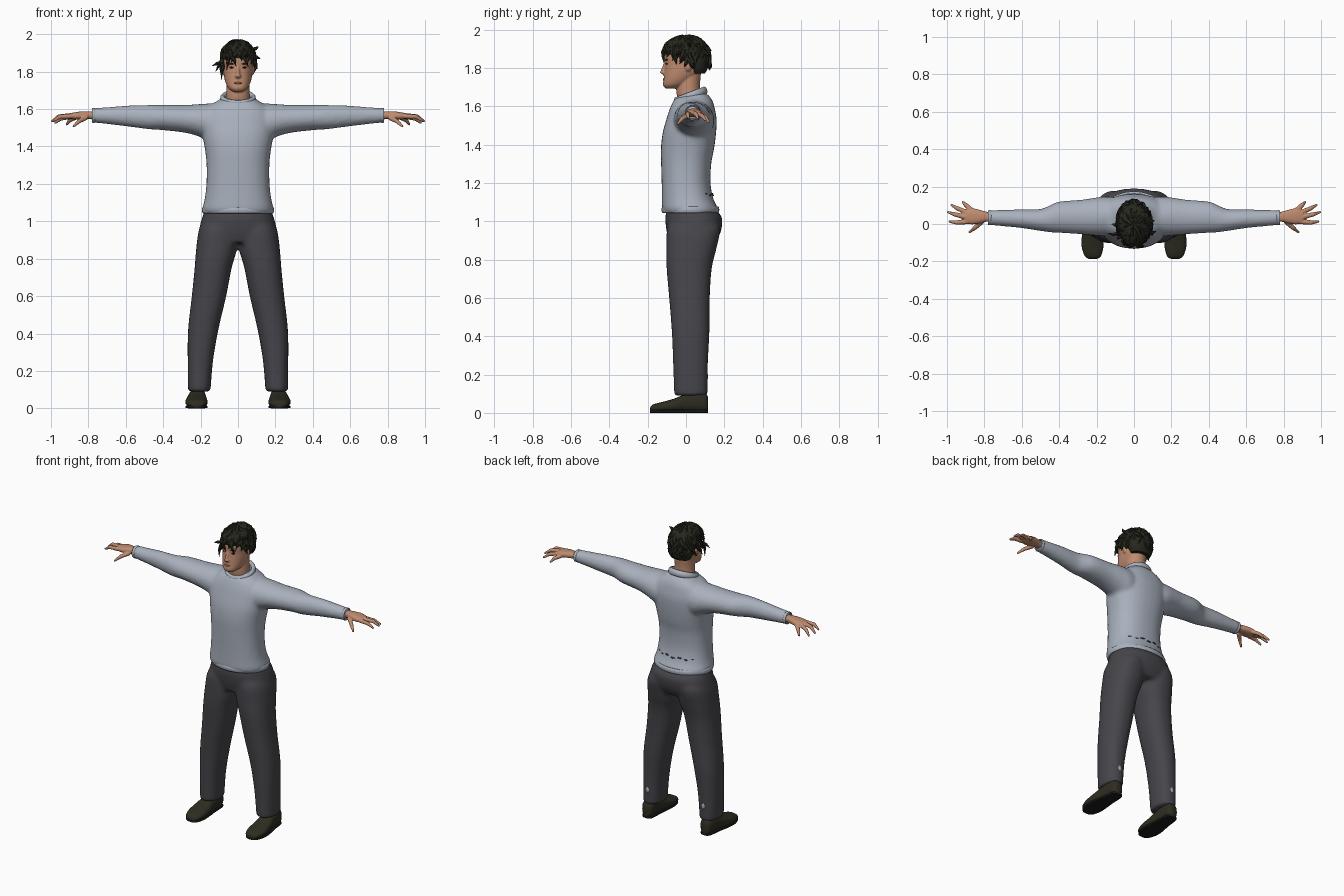
import bpy, bmesh, math, random
from mathutils import Vector, Matrix

random.seed(4)
if "Cube" in bpy.data.objects:
    bpy.data.objects.remove(bpy.data.objects["Cube"], do_unlink=True)


def material(name, *rgb):
    m = bpy.data.materials.new(name)
    m.use_nodes = True
    m.diffuse_color = (*rgb, 1)
    m.node_tree.nodes["Principled BSDF"].inputs["Base Color"].default_value = (*rgb, 1)
    return m


WOOL = material("pale_blue_grey_wool", .40, .44, .51)
CLOTH = material("charcoal_cloth", .062, .060, .070)
SKIN = material("warm_skin", .52, .26, .16)
LIP = material("lip", .36, .15, .11)
HAIR = material("dark_hair", .020, .020, .013)
LEATHER = material("brown_leather", .028, .026, .015)
SOLE = material("black_sole", .010, .010, .010)


def join_ring(bm, loops):
    """Skin successive vertex loops and cap both ends."""
    n = len(loops[0])
    for a, b in zip(loops, loops[1:]):
        for i in range(n):
            bm.faces.new((a[i], a[(i + 1) % n], b[(i + 1) % n], b[i]))
    bm.faces.new(loops[0])
    bm.faces.new(loops[-1])


def loft(bm, rings, axis="z", side=1, power=2, n=32, steps=4):
    """Rings are (position, low a, high a, low b, high b), smoothly interpolated."""
    dense = []
    for i in range(len(rings) - 1):
        p = [Vector(rings[max(0, min(len(rings) - 1, i + k))]) for k in (-1, 0, 1, 2)]
        for s in range(steps):
            t = s / steps
            m0, m1 = (p[2] - p[0]) / 2, (p[3] - p[1]) / 2
            d = p[1] - p[2]
            dense.append(p[1] + m0 * t - (d * 3 + m0 * 2 + m1) * t ** 2
                         + (d * 2 + m0 + m1) * t ** 3)
    dense.append(Vector(rings[-1]))
    loops = []
    for pos, a0, a1, b0, b1 in dense:
        loop = []
        for i in range(n):
            c, s = math.cos(math.tau * i / n), math.sin(math.tau * i / n)
            a = (a0 + a1) / 2 + (a1 - a0) / 2 * math.copysign(abs(c) ** (2 / power), c)
            b = (b0 + b1) / 2 + (b1 - b0) / 2 * math.copysign(abs(s) ** (2 / power), s)
            x, y, z = {"z": (a, b, pos), "x": (pos, a, b), "y": (a, pos, b)}[axis]
            loop.append(bm.verts.new((x * side, y, z)))
        loops.append(loop)
    join_ring(bm, loops)


def symmetric(rows):
    """Expand (height, half width, front, back) to full rings."""
    return [(z, -w, w, y0, y1) for z, w, y0, y1 in rows]


def tube(bm, points, radii, side=1, n=8):
    points = [Vector((x * side, y, z)) for x, y, z in points]
    loops = []
    for i, (p, r) in enumerate(zip(points, radii)):
        d = points[min(i + 1, len(points) - 1)] - points[max(i - 1, 0)]
        q = d.to_track_quat("Z", "Y")
        loops.append([bm.verts.new(p + q @ Vector((r * math.cos(math.tau * k / n),
                      r * math.sin(math.tau * k / n), 0))) for k in range(n)])
    join_ring(bm, loops)


def blob(bm, centre, size, turn=0):
    m = Matrix.Translation(centre) @ Matrix.Rotation(turn, 4, "Z") @ Matrix.Diagonal((*size, 1))
    bmesh.ops.create_uvsphere(bm, u_segments=16, v_segments=10, radius=1, matrix=m)


def part(name, bm, mat, voxel=0, smooth=0, angle=50):
    bmesh.ops.recalc_face_normals(bm, faces=bm.faces)
    mesh = bpy.data.meshes.new(name)
    bm.to_mesh(mesh)
    bm.free()
    ob = bpy.data.objects.new(name, mesh)
    bpy.context.collection.objects.link(ob)
    mesh.materials.append(mat)
    bpy.ops.object.select_all(action="DESELECT")
    ob.select_set(True)
    bpy.context.view_layer.objects.active = ob
    bpy.ops.object.shade_smooth_by_angle(angle=math.radians(angle))
    if voxel:
        r = ob.modifiers.new("fuse", "REMESH")
        r.mode, r.voxel_size, r.use_smooth_shade = "VOXEL", voxel, True
        s = ob.modifiers.new("relax", "SMOOTH")
        s.factor, s.iterations = .5, smooth
    return ob


def band(name, centre, rx, ry, thick, tall, mat, turn=(0, 0, 0)):
    """A soft knitted band."""
    bpy.ops.mesh.primitive_torus_add(location=centre, rotation=turn, major_segments=48,
                                     minor_segments=10, major_radius=1, minor_radius=.1)
    ob = bpy.context.object
    ob.name = name
    for v in ob.data.vertices:
        flat = Vector((v.co.x, v.co.y, 0))
        out = flat.normalized()
        off = (flat.length - 1) * 10 * thick
        v.co = (out.x * (rx + off), out.y * (ry + off), v.co.z * 10 * tall)
    ob.data.materials.append(mat)
    bpy.ops.object.shade_smooth()


# Sweater: body and both sleeves fused
bm = bmesh.new()
loft(bm, symmetric([(1.045, .186, -.12, .168), (1.07, .19, -.126, .165), (1.12, .178, -.126, .142),
                    (1.2, .169, -.127, .128), (1.3, .168, -.13, .132), (1.38, .176, -.131, .147),
                    (1.46, .19, -.122, .157), (1.53, .195, -.103, .16), (1.58, .185, -.087, .152),
                    (1.62, .15, -.07, .142), (1.645, .108, -.052, .128), (1.665, .085, -.01, .11)]),
     power=2.3)
for side in (1, -1):
    loft(bm, [(.05, -.05, .13, 1.45, 1.6), (.13, -.065, .147, 1.42, 1.628), (.2, -.062, .142, 1.45, 1.627),
              (.28, -.055, .13, 1.473, 1.622), (.4, -.047, .12, 1.487, 1.623), (.45, -.044, .1, 1.49, 1.623),
              (.5, -.037, .08, 1.495, 1.621), (.6, -.022, .078, 1.508, 1.618),
              (.7, -.012, .076, 1.52, 1.61), (.78, -.005, .073, 1.528, 1.605)], "x", side)
part("sweater", bm, WOOL, .011, 5)
band("collar", (0, .025, 1.655), .083, .078, .013, .021, WOOL, (.36, 0, 0))
band("sweater_hem", (0, .023, 1.06), .185, .143, .008, .018, WOOL)
for side, label in ((1, "left"), (-1, "right")):
    band(label + "_cuff", (side * .772, .034, 1.566), .036, .036, .004, .01, WOOL, (0, math.pi / 2, 0))

# Dark gaps low on the back of the sweater
bm = bmesh.new()
for k in range(-4, 5):
    a = math.pi / 2 + k * .27
    spot = (.172 * math.cos(a), .009 + .132 * math.sin(a), 1.135 + .008 * (k % 2))
    blob(bm, spot, (.016, .005, .004), a + math.pi / 2)
part("back_gaps", bm, CLOTH)

# Trousers: seat and both legs fused
bm = bmesh.new()
loft(bm, symmetric([(.885, .2, -.085, .15), (.94, .21, -.1, .18), (1, .198, -.108, .19),
                    (1.03, .188, -.107, .182), (1.06, .178, -.1, .155)]), power=2.3)
for side in (1, -1):
    loft(bm, [(.09, .147, .267, -.062, .112), (.25, .134, .269, -.067, .114), (.42, .105, .267, -.074, .122),
              (.6, .063, .247, -.088, .124), (.75, .034, .232, -.101, .134), (.85, .006, .224, -.103, .157),
              (.95, .002, .21, -.1, .178), (1, .01, .18, -.08, .165)], side=side, power=2.3)
part("trousers", bm, CLOTH, .011, 5)
bm = bmesh.new()
for side in (1, -1):
    blob(bm, (side * .205, .111, .19), (.012, .004, .018))
part("trouser_tags", bm, WOOL)

# Shoes
for side, label in ((1, "left"), (-1, "right")):
    upper = [(-.187, .2, .24, .008, .028), (-.172, .177, .263, .004, .044), (-.12, .163, .28, .004, .058),
             (-.06, .165, .278, .004, .075), (0, .171, .266, .004, .1), (.06, .174, .258, .004, .112),
             (.1, .178, .252, .004, .105), (.116, .195, .235, .01, .08)]
    bm = bmesh.new()
    loft(bm, upper, "y", side, 2.4)
    part(label + "_shoe", bm, LEATHER)
    bm = bmesh.new()
    loft(bm, [(y, a + .001, b - .001, 0, .016) for y, a, b, _, _ in upper], "y", side, 6)
    part(label + "_sole", bm, SOLE)

# Hands: palm, four fingers and a thumb
FINGERS = [((.89, .012, 1.562), (.95, .008, 1.56), (.99, .014, 1.535)),
           ((.9, .037, 1.565), (.96, .052, 1.56), (.998, .064, 1.532)),
           ((.89, .06, 1.56), (.945, .084, 1.55), (.98, .104, 1.525)),
           ((.87, .075, 1.555), (.9, .102, 1.54), (.918, .12, 1.515)),
           ((.81, .015, 1.555), (.85, -.02, 1.535), (.882, -.046, 1.505))]
for side, label in ((1, "left"), (-1, "right")):
    bm = bmesh.new()
    loft(bm, [(.75, .01, .062, 1.54, 1.59), (.79, .012, .066, 1.546, 1.588), (.83, .003, .077, 1.545, 1.588),
              (.87, -.002, .084, 1.543, 1.583), (.905, .008, .07, 1.552, 1.576)], "x", side, 2.4)
    for finger in FINGERS:
        tube(bm, finger, (.014, .012, .006), side)
    part(label + "_hand", bm, SKIN, .004, 3)

# Head: skull, neck, nose and ears fused
bm = bmesh.new()
loft(bm, symmetric([(1.692, .026, -.106, -.05), (1.71, .05, -.12, 0), (1.74, .066, -.117, .04),
                    (1.78, .076, -.113, .085), (1.82, .079, -.11, .1), (1.86, .08, -.112, .105),
                    (1.9, .076, -.1, .1), (1.94, .055, -.07, .075), (1.955, .02, -.03, .03)]), power=2.2)
loft(bm, symmetric([(1.59, .075, -.03, .1), (1.64, .068, -.045, .09), (1.69, .062, -.05, .073),
                    (1.77, .06, -.04, .078)]))
loft(bm, symmetric([(1.764, .012, -.12, -.09), (1.775, .018, -.135, -.09), (1.79, .012, -.13, -.09),
                    (1.835, .008, -.113, -.09)]), n=12)
for side in (1, -1):
    blob(bm, (side * .08, .01, 1.81), (.01, .018, .028))
part("head", bm, SKIN, .005, 2)
bm = bmesh.new()
for side in (1, -1):
    blob(bm, (side * .033, -.1, 1.822), (.013, .006, .005), side * .25)
    blob(bm, (side * .035, -.102, 1.842), (.02, .006, .004), side * .25)
part("eyes_and_brows", bm, HAIR)
bm = bmesh.new()
blob(bm, (0, -.114, 1.739), (.022, .007, .006))
part("lips", bm, LIP)

# Hair: cap plus layered pointed locks
bm = bmesh.new()
loft(bm, symmetric([(1.772, .066, .02, .1), (1.8, .081, .005, .114), (1.835, .088, -.03, .12),
                    (1.862, .09, -.1, .12), (1.9, .088, -.118, .116), (1.935, .075, -.1, .1),
                    (1.958, .045, -.06, .065), (1.966, .015, -.02, .02)]), n=24)
part("hair_cap", bm, HAIR, angle=25)
bm = bmesh.new()
for k in range(150):
    a = random.uniform(0, math.tau)
    fall = 1.72 if math.sin(a) < -.3 else 2.35
    end = random.uniform(.7, fall)
    points = []
    for i in range(5):
        t = max(.05, end - .75 + .75 * i / 4)
        r = (1 if i < 3 else random.uniform(.98, 1.07)) * (.97 if t < 1 else 1)
        b = a + .12 * i * math.sin(k)
        flat = r * math.sin(min(t, math.pi / 2))
        points.append((.09 * flat * math.cos(b), .121 * flat * math.sin(b), 1.862 + .105 * r * math.cos(t)))
    tube(bm, points, (.004, .012, .013, .009, .001), n=5)
# Loose wisps around the temples and fringe
for x, y, z, dx, dz in ((-.085, -.05, 1.85, -.055, -.02), (-.08, -.07, 1.83, -.01, -.075),
                        (-.085, 0, 1.85, -.035, -.05), (.085, -.04, 1.88, .035, -.01),
                        (.085, -.05, 1.86, .02, -.045), (.085, .02, 1.92, .025, .015),
                        (-.03, -.115, 1.88, .02, -.05), (.03, -.115, 1.88, .025, -.055),
                        (-.05, -.1, 1.87, -.01, -.06)):
    tube(bm, [(x, y, z), (x + dx * .5, y - .005, z + dz * .35), (x + dx, y, z + dz)], (.011, .009, .001), n=5)
part("hair_locks", bm, HAIR, angle=25)
